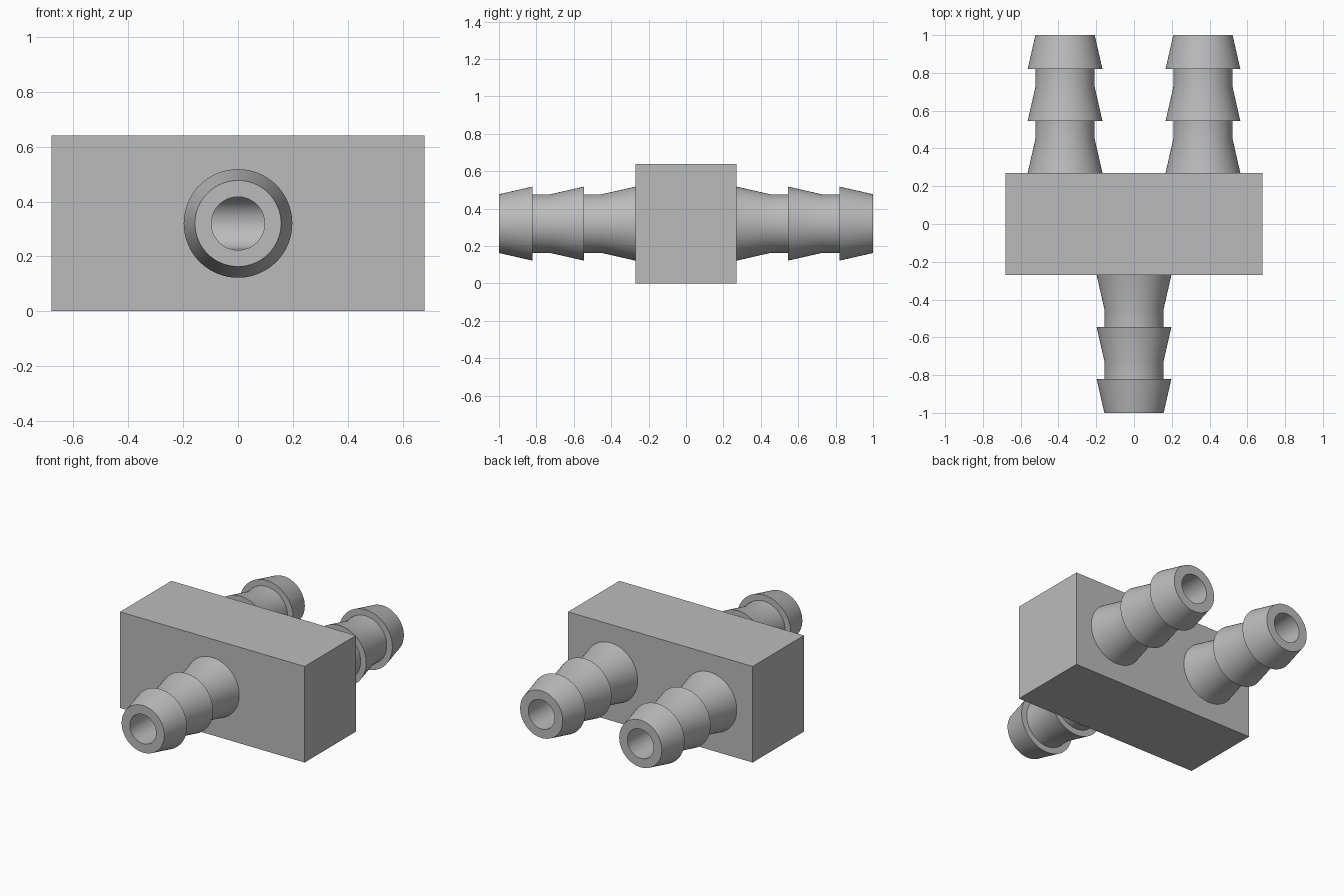
import bpy, bmesh, math
from mathutils import Matrix

cube = bpy.data.objects.get("Cube")
if cube:
    bpy.data.objects.remove(cube, do_unlink=True)

SEG = 64
MID_Z = 0.32          # height of the tube axes
HALF_Y = 0.27         # half depth of the block
SPREAD = 0.365        # sideways offset of the paired barbs
BORE, NECK, BARB = 0.097, 0.157, 0.198

grey = bpy.data.materials.new("plain grey")
grey.use_nodes = True
colour = (0.5, 0.5, 0.5, 1)
grey.diffuse_color = colour
grey.node_tree.nodes["Principled BSDF"].inputs["Base Color"].default_value = colour


def add_object(name, bm):
    bmesh.ops.recalc_face_normals(bm, faces=bm.faces)
    mesh = bpy.data.meshes.new(name)
    bm.to_mesh(mesh)
    bm.free()
    mesh.materials.append(grey)
    obj = bpy.data.objects.new(name, mesh)
    bpy.context.collection.objects.link(obj)
    return obj


def smooth(obj):
    bpy.ops.object.select_all(action='DESELECT')
    obj.select_set(True)
    bpy.context.view_layer.objects.active = obj
    bpy.ops.object.shade_smooth_by_angle(angle=math.radians(30))


def rod(name, axis, centre, length):
    """Cylindrical cutter along the x or y axis."""
    bm = bmesh.new()
    turn = Matrix.Rotation(math.pi / 2, 4, 'Y' if axis == 'X' else 'X')
    bmesh.ops.create_cone(bm, cap_ends=True, segments=SEG, radius1=BORE, radius2=BORE,
                          depth=length, matrix=Matrix.Translation(centre) @ turn)
    obj = add_object(name, bm)
    obj.hide_render = True
    return obj


def barbed_tube(name, x, side):
    """Lathed hose barb pointing along side * y, with an open bore."""
    profile = [(BORE, HALF_Y)]
    for start, end in ((HALF_Y, 0.545), (0.545, 0.82)):
        profile += [(BARB, start), (NECK, start + 0.18), (NECK, end)]
    profile += [(BARB, 0.82), (NECK, 1.0), (BORE, 1.0), (BORE, HALF_Y)]
    bm = bmesh.new()
    verts = [bm.verts.new((x + r, side * y, MID_Z)) for r, y in profile[1:]]
    edges = [bm.edges.new(pair) for pair in zip(verts, verts[1:])]
    bmesh.ops.spin(bm, geom=verts + edges, cent=(x, 0, MID_Z), axis=(0, 1, 0),
                   angle=math.tau, steps=SEG)
    bmesh.ops.remove_doubles(bm, verts=bm.verts, dist=0.0001)
    obj = add_object(name, bm)
    # the open base leaves normals ambiguous, so face the tip outward
    tip = max(obj.data.polygons, key=lambda p: side * p.center.y)
    if tip.normal.y * side < 0:
        obj.data.flip_normals()
    smooth(obj)


# Central block
bm = bmesh.new()
bmesh.ops.create_cube(bm, size=1, matrix=Matrix.Translation((0, 0, MID_Z))
                      @ Matrix.Diagonal((1.36, 2 * HALF_Y, 2 * MID_Z, 1)))
block = add_object("manifold_block", bm)

# Internal passages: one cross channel joining the three bores
cutters = [rod("cross_channel", 'X', (0, 0, MID_Z), 2 * (SPREAD + BORE)),
           rod("front_bore", 'Y', (0, -0.2, MID_Z), 0.4),
           rod("left_bore", 'Y', (SPREAD, 0.2, MID_Z), 0.4),
           rod("right_bore", 'Y', (-SPREAD, 0.2, MID_Z), 0.4)]
for cutter in cutters:
    mod = block.modifiers.new(cutter.name, 'BOOLEAN')
    mod.operation, mod.solver, mod.object = 'DIFFERENCE', 'EXACT', cutter
bpy.context.view_layer.update()
carved = bpy.data.meshes.new_from_object(
    block.evaluated_get(bpy.context.evaluated_depsgraph_get()))
block.modifiers.clear()
block.data = carved
for cutter in cutters:
    bpy.data.objects.remove(cutter, do_unlink=True)
smooth(block)

# Hose barbs: one at the front, two at the back
barbed_tube("front_barb", 0, -1)
barbed_tube("back_left_barb", SPREAD, 1)
barbed_tube("back_right_barb", -SPREAD, 1)
